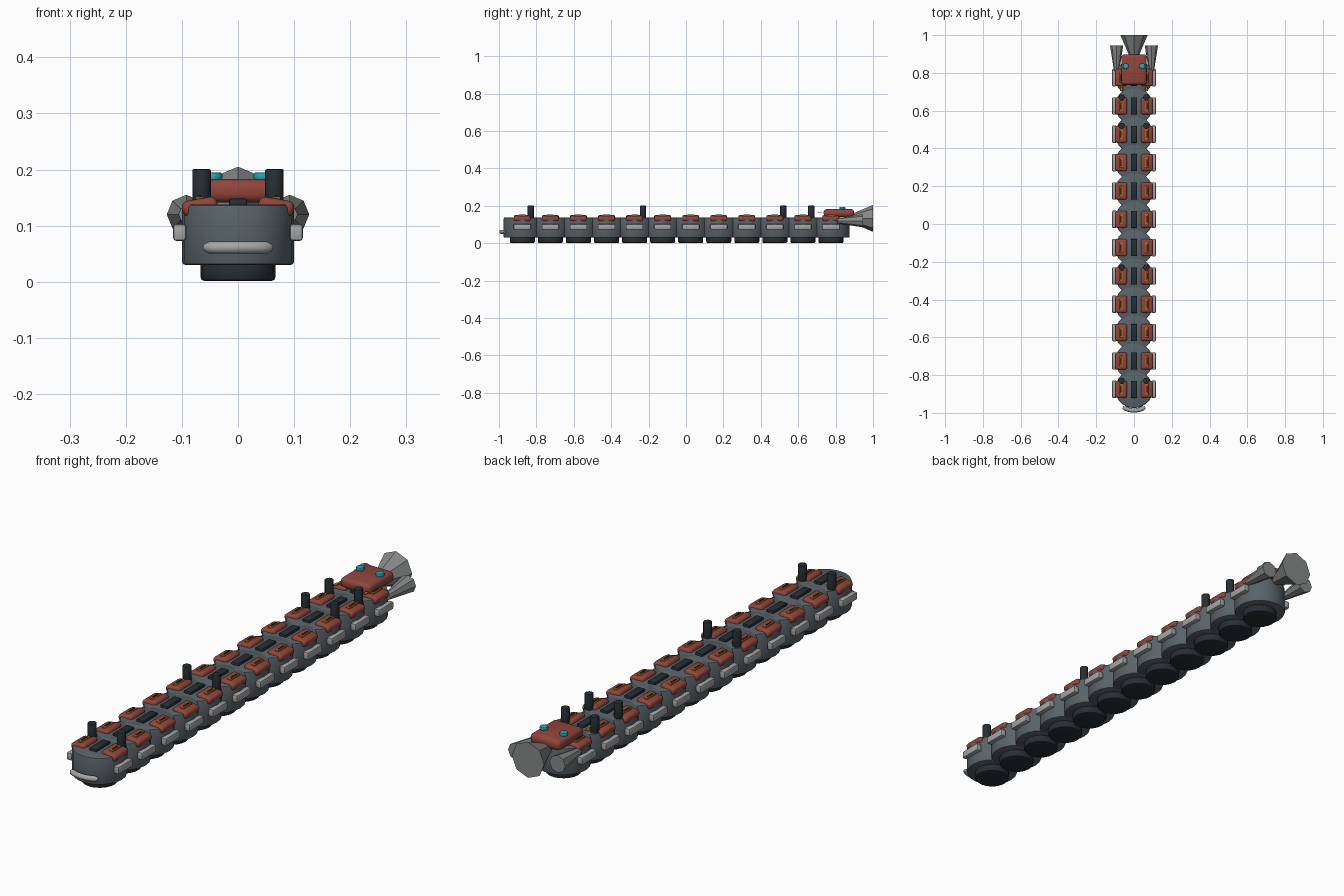
import bpy
import bmesh
from math import sin, cos, pi, radians
from mathutils import Matrix, Vector

if "Cube" in bpy.data.objects:
    bpy.data.objects.remove(bpy.data.objects["Cube"], do_unlink=True)


def material(name, r, g, b):
    m = bpy.data.materials.new(name)
    m.use_nodes = True
    m.diffuse_color = (r, g, b, 1)
    bsdf = m.node_tree.nodes["Principled BSDF"]
    bsdf.inputs["Base Color"].default_value = (r, g, b, 1)
    bsdf.inputs["Roughness"].default_value = 0.6
    return m


SLATE = material("slate_grey", 0.10, 0.125, 0.14)
DARK = material("near_black", 0.02, 0.027, 0.033)
RED = material("rust_red", 0.28, 0.06, 0.045)
ORANGE = material("orange", 0.50, 0.17, 0.02)
STEEL = material("light_steel", 0.38, 0.38, 0.38)
NOZZLE = material("nozzle_grey", 0.24, 0.25, 0.25)
TEAL = material("teal", 0.02, 0.40, 0.45)


def finish(bm, name, mat, loc, rot=None, smooth=True):
    mesh = bpy.data.meshes.new(name)
    bm.to_mesh(mesh)
    bm.free()
    mesh.materials.append(mat)
    ob = bpy.data.objects.new(name, mesh)
    bpy.context.collection.objects.link(ob)
    ob.location = loc
    if rot:
        ob.rotation_euler = rot
    if smooth:
        bpy.ops.object.select_all(action="DESELECT")
        ob.select_set(True)
        bpy.context.view_layer.objects.active = ob
        bpy.ops.object.shade_smooth_by_angle(angle=radians(40))
    return ob


def box(name, mat, loc, size, bevel=0.0, segments=2, rot=None):
    bm = bmesh.new()
    bmesh.ops.create_cube(bm, size=1)
    bmesh.ops.scale(bm, vec=size, verts=bm.verts)
    if bevel:
        bmesh.ops.bevel(bm, geom=bm.edges[:], offset=bevel, segments=segments,
                        profile=0.5, affect="EDGES")
    return finish(bm, name, mat, loc, rot)


def drum(name, mat, loc, radius, height, bevel=0.0, sides=20):
    bm = bmesh.new()
    bmesh.ops.create_cone(bm, cap_ends=True, segments=sides, radius1=radius,
                          radius2=radius, depth=height)
    if bevel:
        rims = [e for e in bm.edges if abs(e.verts[0].co.z - e.verts[1].co.z) < 1e-5]
        bmesh.ops.bevel(bm, geom=rims, offset=bevel, segments=2,
                        profile=0.5, affect="EDGES")
    return finish(bm, name, mat, loc)


def nozzle(name, x, z, y0, y1, r0, r1):
    # Eight-sided flared cone opening towards the back
    bm = bmesh.new()
    bmesh.ops.create_cone(bm, cap_ends=True, segments=8, radius1=r0, radius2=r1,
                          depth=y1 - y0)
    bmesh.ops.rotate(bm, verts=bm.verts, cent=(0, 0, 0),
                     matrix=Matrix.Rotation(-pi / 2, 3, "X"))
    return finish(bm, name, NOZZLE, (x, (y0 + y1) / 2, z), smooth=False)


COUNT, PITCH, FIRST = 12, 0.15, -0.875
CHIMNEY_SEGMENTS = (0, 4, 9, 10)

# Repeating hull segments
for i in range(COUNT):
    y = FIRST + i * PITCH
    drum("hull_segment", SLATE, (0, y, 0.084), 0.1, 0.108, 0.006)
    drum("base_disc", DARK, (0, y, 0.019), 0.067, 0.036, 0.008)
    box("spine_panel", DARK, (0, y, 0.139), (0.032, 0.09, 0.018), 0.003)
    for side, label in ((1, "left"), (-1, "right")):
        # Armour plate leaning outwards, with its glowing vent
        box(label + "_armour_plate", RED, (side * 0.068, y, 0.134),
            (0.064, 0.09, 0.028), 0.011, 3, (0, side * radians(10), 0))
        box(label + "_vent", ORANGE, (side * 0.068, y, 0.148),
            (0.015, 0.056, 0.008), 0.001, 1)
        box(label + "_vent_bar", DARK, (side * 0.068, y, 0.152),
            (0.005, 0.035, 0.006), 0.001, 1)
        box(label + "_side_rail", STEEL, (side * 0.104, y, 0.088),
            (0.023, 0.092, 0.03), 0.005)
        if i in CHIMNEY_SEGMENTS:
            drum(label + "_chimney", DARK, (side * 0.065, y + 0.045, 0.165),
                 0.0165, 0.072, 0.003, 12)

# Curved bumper on the front
curve = bpy.data.curves.new("front_bumper", "CURVE")
curve.dimensions = "3D"
curve.bevel_depth = 0.011
curve.bevel_resolution = 3
curve.use_fill_caps = True
path = curve.splines.new("POLY")
path.points.add(12)
for k, p in enumerate(path.points):
    a = radians(-32 + 64 * k / 12)
    p.co = (0.112 * sin(a), FIRST - 0.112 * cos(a), 0.061, 1)
    p.radius = 0.55 if k in (0, 12) else 1.0
curve.materials.append(STEEL)
bumper = bpy.data.objects.new("front_bumper", curve)
bpy.context.collection.objects.link(bumper)

# Raised command deck with two lamps
box("rear_deck", RED, (0, 0.817, 0.162), (0.134, 0.162, 0.042), 0.016, 3)
for side, label in ((1, "left"), (-1, "right")):
    drum(label + "_lamp", TEAL, (side * 0.044, 0.836, 0.188), 0.016, 0.014, 0.004, 12)
    box(label + "_deck_vent", ORANGE, (side * 0.066, 0.715, 0.163),
        (0.014, 0.022, 0.005), 0.001, 1)

# Exhaust nozzles
nozzle("centre_nozzle", 0, 0.133, 0.855, 1.0, 0.01, 0.072)
nozzle("left_nozzle", 0.092, 0.12, 0.81, 0.945, 0.014, 0.035)
nozzle("right_nozzle", -0.092, 0.12, 0.81, 0.945, 0.014, 0.035)
